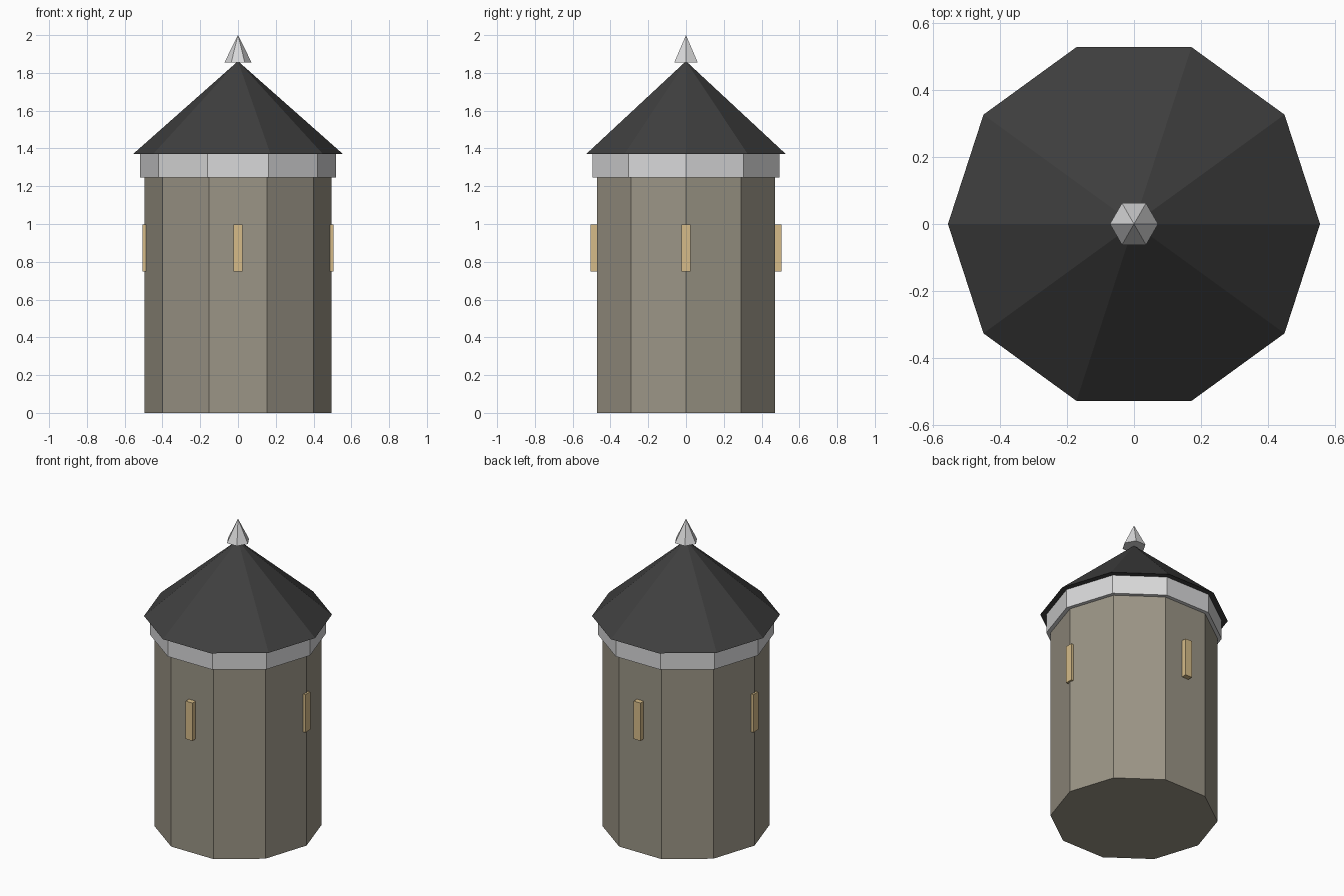
import bpy
import math

if "Cube" in bpy.data.objects:
    bpy.data.objects.remove(bpy.data.objects["Cube"])


def material(name, rgb):
    m = bpy.data.materials.new(name)
    m.diffuse_color = (*rgb, 1.0)
    m.use_nodes = True
    m.node_tree.nodes["Principled BSDF"].inputs["Base Color"].default_value = m.diffuse_color
    return m


STONE = material("warm grey stone", (0.328, 0.300, 0.238))
TRIM = material("pale grey trim", (0.69, 0.69, 0.695))
SLATE = material("dark slate", (0.050, 0.050, 0.050))
WOOD = material("tan window", (0.67, 0.50, 0.247))


def prism(name, sides, r_low, r_high, z0, z1, mat):
    """Flat-sided prism, or pyramid when r_high is 0, with a corner on +x."""
    ring = [(math.cos(2 * math.pi * i / sides), math.sin(2 * math.pi * i / sides))
            for i in range(sides)]
    verts = [(r_low * c, r_low * s, z0) for c, s in ring]
    faces = [list(range(sides))[::-1]]
    if r_high:
        verts += [(r_high * c, r_high * s, z1) for c, s in ring]
        faces.append([sides + i for i in range(sides)])
        faces += [[i, (i + 1) % sides, sides + (i + 1) % sides, sides + i]
                  for i in range(sides)]
    else:
        verts.append((0, 0, z1))
        faces += [[i, (i + 1) % sides, sides] for i in range(sides)]
    mesh = bpy.data.meshes.new(name)
    mesh.from_pydata(verts, [], faces)
    mesh.materials.append(mat)
    ob = bpy.data.objects.new(name, mesh)
    bpy.context.collection.objects.link(ob)
    return ob


# Tower body, collar, roof and finial
prism("tower_wall", 10, 0.495, 0.495, 0.0, 1.25, STONE)
prism("collar", 10, 0.52, 0.52, 1.247, 1.37, TRIM)
prism("roof", 10, 0.556, 0, 1.37, 1.862, SLATE)
prism("finial", 6, 0.072, 0, 1.855, 2.0, TRIM)

# Four narrow windows, one on each side
for side, (dx, dy) in {"front": (0, -1), "right": (1, 0),
                       "back": (0, 1), "left": (-1, 0)}.items():
    bpy.ops.mesh.primitive_cube_add(size=1, location=(dx * 0.48, dy * 0.48, 0.873))
    win = bpy.context.object
    win.name = "window_" + side
    win.scale = (0.049, 0.049, 0.247)
    win.data.materials.append(WOOD)
